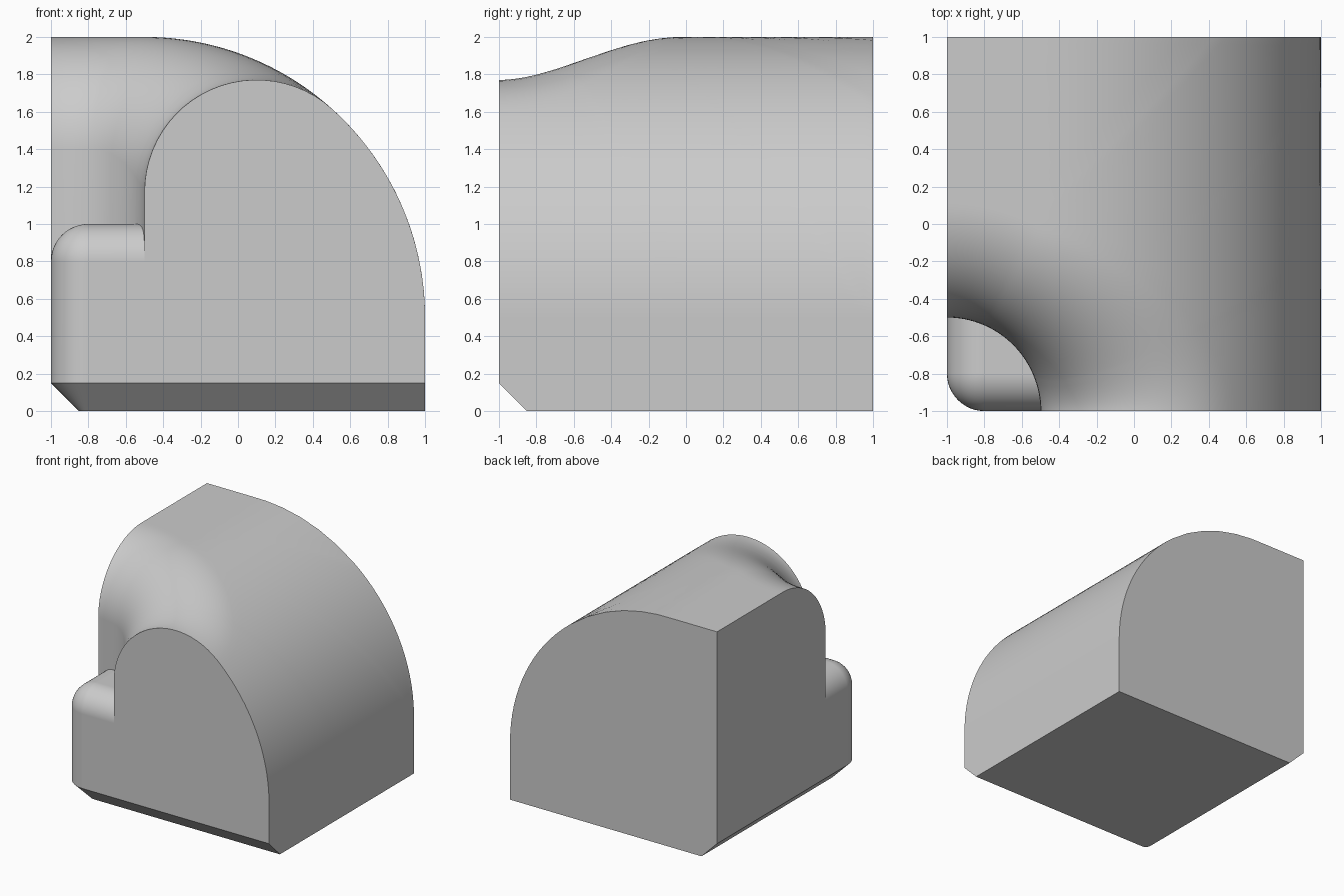
import bpy, bmesh
from math import pi, sin, cos, asin, sqrt, radians
from mathutils import Vector

if "Cube" in bpy.data.objects:
    bpy.data.objects.remove(bpy.data.objects["Cube"])

NOTCH, FLARE, BIG, RND, CH = 0.5, 0.6, 1.5, 0.2, 0.15   # radii and chamfer
PS, MS, FS, OS = 12, 32, 24, 24                          # segment counts

bm = bmesh.new()


def face(points):
    bm.faces.new([bm.verts.new(p) for p in points])


def strip(rows):
    for a, b in zip(rows, rows[1:]):
        for j in range(len(a) - 1):
            face([a[j], a[j + 1], b[j + 1], b[j]])


def corner(d, z):
    """Rounded front-left corner in plan, inset by d."""
    r = RND - d
    angles = [-pi / 2 - pi / 2 * k / PS for k in range(PS + 1)]
    return [Vector((-1 + RND + r * cos(a), -1 + RND + r * sin(a), z)) for a in angles]


def contour(d, z, reach):
    """Corner extended along the front and left sides."""
    return [Vector((reach, -1 + d, z))] + corner(d, z) + [Vector((-1 + d, reach, z))]


def top_point(s, y):
    """Point on the flat top and big round, s measured along the profile."""
    if s <= -0.5:
        return Vector((s, y, 2))
    a = (s + 0.5) / BIG
    return Vector((-0.5 + BIG * sin(a), y, 0.5 + BIG * cos(a)))


# Sample angles round the notch, with the height where its wall meets the step
phis = [pi / 2 * k / PS for k in range(PS + 1)]
front = [(asin(RND * (1 - cos(p)) / NOTCH), 1 - RND + RND * sin(p)) for p in phis]
t0 = front[-1][0]
middle = [(t0 + (pi / 2 - 2 * t0) * k / MS, 1.0) for k in range(1, MS)]
samples = front + middle + [(pi / 2 - t, z) for t, z in reversed(front)]
half = len(samples) // 2
s_max = -0.5 + BIG * pi / 2

# Notch wall, flared rolling round, then top surface out to the far edges
rows = []
for i, (t, z) in enumerate(samples):
    u = Vector((cos(t), sin(t), 0))
    c = Vector((-1, -1, 0)) + u * (NOTCH + FLARE)
    a = asin(max(0.0, c.x + 0.5) / (BIG - FLARE))
    c.z = 0.5 + (BIG - FLARE) * cos(a)
    n = Vector((sin(a), 0, cos(a)))
    row = [Vector((-1, -1, z)) + u * NOTCH]
    row += [c + FLARE * (-u).slerp(n, k / FS) for k in range(FS + 1)]
    s = -0.5 + BIG * a if a > 0 else c.x
    f = t / (pi / 4)
    end_s, end_y = (s_max, -1 + 2 * f) if i <= half else (s_max + (-1 - s_max) * (f - 1), 1)
    for k in range(1, OS + 1):
        q = k / OS
        row.append(top_point(s + (end_s - s) * q, c.y + (end_y - c.y) * q))
    rows.append(row)
strip(rows)

# Low step: rounded upper edges, flat floor, rounded upright edge
step = []
for p in phis:
    d = RND * (1 - cos(p))
    step.append(contour(d, 1 - RND + RND * sin(p), -1 + sqrt(NOTCH ** 2 - d * d)))
strip(step)
face([(-1 + RND, -1 + RND, 1)] + [r[0] for r in rows[PS:PS + MS + 1]])
strip([corner(0, 1 - RND), corner(0, CH)])

# Chamfer along the front and left, and the bottom
base = contour(CH, 0, 1)
strip([contour(0, CH, 1), base])
face(base + [(1, 1, 0)])

# Flat sides: front, left, right, back
e = -1 + RND
face([(e, -1, CH), (1, -1, CH)] + rows[0][::-1] + [(e, -1, 1 - RND)])
face([(-1, e, CH), (-1, 1, CH)] + rows[-1][::-1] + [(-1, e, 1 - RND)])
rim = [r[-1] for r in rows]
face([(1, -1, CH), (1, -1 + CH, 0), (1, 1, 0)] + rim[half::-1])
face([(1, 1, 0), (-1 + CH, 1, 0), (-1, 1, CH)] + rim[:half - 1:-1])

bmesh.ops.remove_doubles(bm, verts=bm.verts[:], dist=1e-5)
bmesh.ops.recalc_face_normals(bm, faces=bm.faces[:])
mesh = bpy.data.meshes.new("filleted_block")
bm.to_mesh(mesh)
bm.free()
block = bpy.data.objects.new("filleted_block", mesh)
bpy.context.collection.objects.link(block)

# Smooth rounds, crisp edges, flat large faces
bpy.context.view_layer.objects.active = block
block.select_set(True)
bpy.ops.object.shade_smooth_by_angle(angle=radians(30))
block.modifiers.new("weighted_normals", "WEIGHTED_NORMAL").keep_sharp = True
